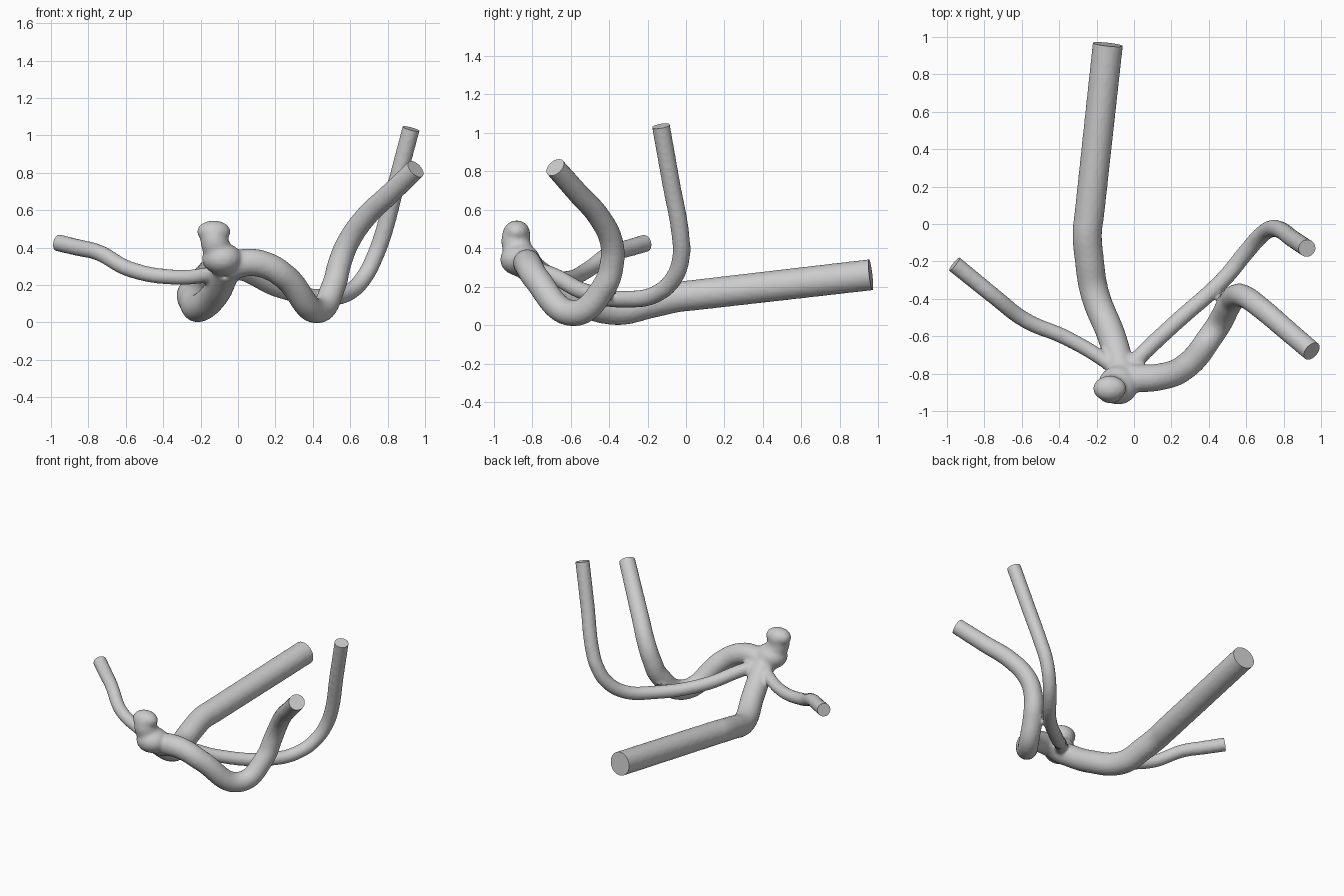
import bpy, bmesh
from mathutils import Vector

if "Cube" in bpy.data.objects:
    bpy.data.objects.remove(bpy.data.objects["Cube"])

HUB = (-0.06, -0.81, 0.29)
# Each branch: start radius, end radius, then path points from the hub to the flat cut
BRANCHES = {
    "main_branch": (.076, .082, [
        (-.12, -.6, .155), (-.21, -.37, .078), (-.24, -.18, .115),
        (-.25, -.05, .145), (-.239, .05, .157), (-.14, .96, .262)]),
    "front_right_branch": (.077, .055, [
        (.04, -.825, .32), (.15, -.815, .305), (.25, -.78, .245), (.425, -.58, .062),
        (.513, -.425, .2), (.545, -.385, .32), (.59, -.387, .43), (.68, -.45, .56),
        (.95, -.68, .82)]),
    "rear_right_branch": (.044, .048, [
        (.03, -.71, .265), (.22, -.53, .175), (.48, -.295, .135), (.6, -.15, .165),
        (.68, -.06, .25), (.735, -.025, .36), (.772, -.028, .46), (.925, -.13, 1.035)]),
    "left_branch": (.039, .047, [
        (-.15, -.735, .258), (-.36, -.61, .243), (-.58, -.515, .285),
        (-.75, -.385, .375), (-.96, -.215, .425)]),
    "stub": (.08, .072, [(-.122, -.883, .42), (-.13, -.88, .49)]),
}
EXTRA = 0.05


def tube(name, r0, r1, pts):
    cu = bpy.data.curves.new(name, 'CURVE')
    cu.dimensions = '3D'
    cu.bevel_depth, cu.bevel_resolution, cu.resolution_u = 1.0, 6, 12
    cu.use_fill_caps = True
    sp = cu.splines.new('BEZIER')
    sp.bezier_points.add(len(pts) - 1)
    for i, (bp, p) in enumerate(zip(sp.bezier_points, pts)):
        bp.co = p
        bp.radius = r0 + (r1 - r0) * i / (len(pts) - 1)
        bp.handle_left_type = bp.handle_right_type = 'AUTO'
    ob = bpy.data.objects.new(name, cu)
    bpy.context.collection.objects.link(ob)
    return ob


# Tubes, run slightly past their ends so they can be cut clean afterwards
parts, cuts = [], []
for name, (r0, r1, path) in BRANCHES.items():
    pts = [Vector(p) for p in [HUB] + path]
    if name != "stub":
        end = pts[-1]
        d = (end - pts[-2]).normalized()
        cuts.append((end, d))
        # a midpoint keeps the long last stretch straight
        pts[-1:] = [pts[-2].lerp(end, 0.5), end + d * EXTRA]
    parts.append(tube(name, r0, r1, pts))

# Rounded cap on the stub and swelling at the hub
for name, loc, rad in (("stub_cap", (-.13, -.88, .485), (.09, .068, .06)),
                       ("hub", (-.085, -.862, .34), (.108, .104, .085))):
    bpy.ops.mesh.primitive_uv_sphere_add(segments=32, ring_count=16, location=loc)
    ob = bpy.context.object
    ob.name, ob.scale = name, rad
    parts.append(ob)

# Fuse everything into one smooth skin
bpy.ops.object.select_all(action='DESELECT')
for ob in parts:
    ob.select_set(True)
bpy.context.view_layer.objects.active = parts[0]
bpy.ops.object.convert(target='MESH')
bpy.ops.object.join()
body = bpy.context.object
body.name = "branching_vessel"
bpy.ops.object.transform_apply(location=True, rotation=True, scale=True)
mod = body.modifiers.new("fuse", 'REMESH')
mod.mode, mod.voxel_size = 'VOXEL', 0.011
bpy.ops.object.modifier_apply(modifier=mod.name)
mod = body.modifiers.new("soften", 'SMOOTH')
mod.factor, mod.iterations = 0.5, 8
bpy.ops.object.modifier_apply(modifier=mod.name)

# Flat cut at each branch end
bm = bmesh.new()
bm.from_mesh(body.data)
for end, d in cuts:
    faces = [f for f in bm.faces if (f.calc_center_median() - end).length < 0.2]
    geom = set(faces)
    for f in faces:
        geom.update(f.verts)
        geom.update(f.edges)
    bmesh.ops.bisect_plane(bm, geom=list(geom), dist=1e-5, plane_co=end,
                           plane_no=d, clear_outer=True)
    bmesh.ops.holes_fill(bm, edges=[e for e in bm.edges if e.is_boundary], sides=0)
bmesh.ops.recalc_face_normals(bm, faces=bm.faces[:])
bm.to_mesh(body.data)
bm.free()
bpy.ops.object.shade_smooth_by_angle(angle=0.7)
